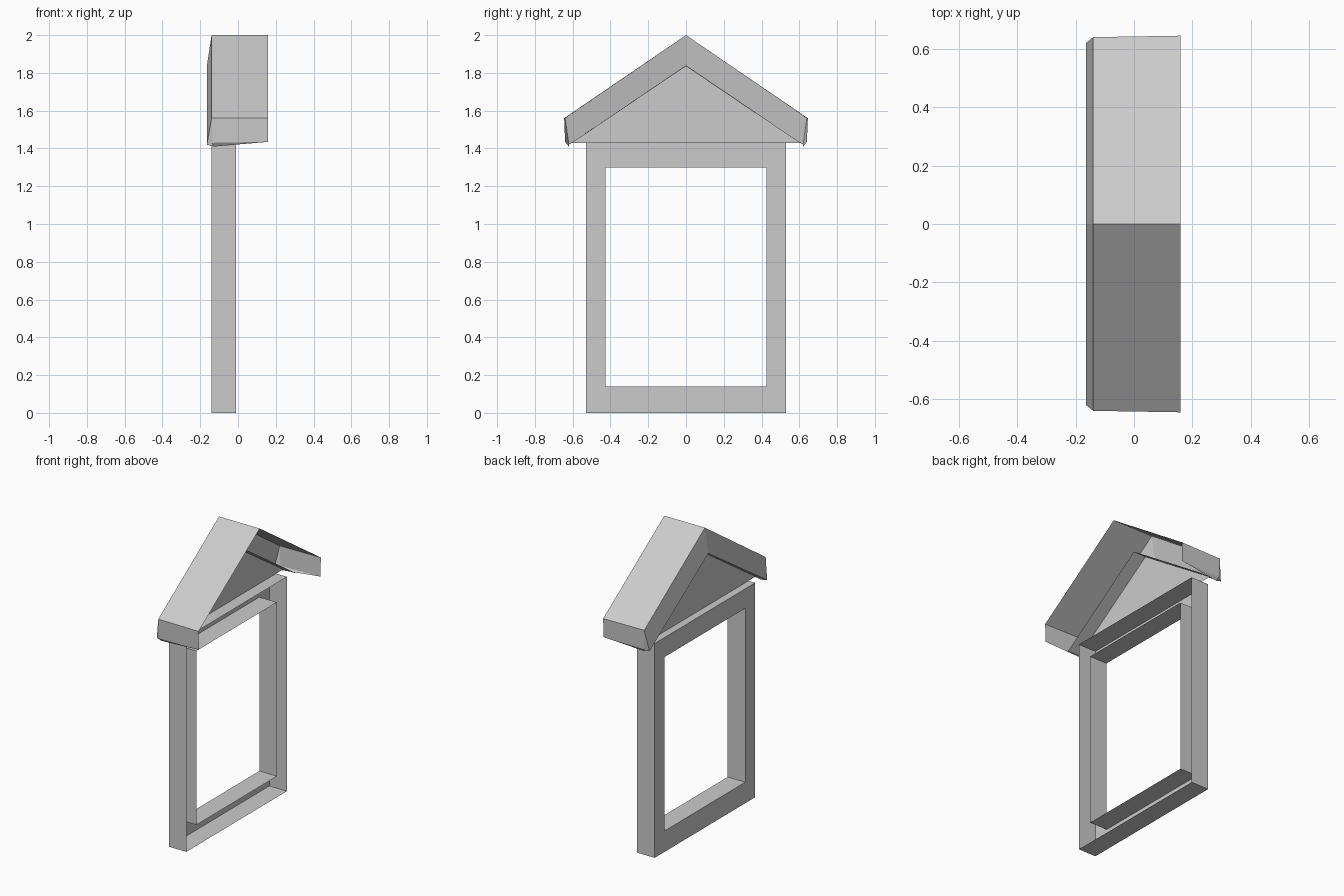
import bpy

cube = bpy.data.objects.get("Cube")
if cube:
    bpy.data.objects.remove(cube, do_unlink=True)

gray = bpy.data.materials.new("plain_gray")
gray.use_nodes = True
color = (0.6, 0.6, 0.6, 1)
gray.diffuse_color = color
gray.node_tree.nodes["Principled BSDF"].inputs["Base Color"].default_value = color


def make(name, verts, faces):
    mesh = bpy.data.meshes.new(name)
    mesh.from_pydata(verts, [], faces)
    mesh.materials.append(gray)
    obj = bpy.data.objects.new(name, mesh)
    bpy.context.collection.objects.link(obj)
    return obj


def loft(name, rings, closed):
    """Join successive equal-length point rings with quads."""
    n = len(rings[0])
    faces = []
    for r in range(len(rings) - 1):
        for i in range(n if closed else n - 1):
            j = (i + 1) % n
            faces.append((r * n + i, r * n + j, (r + 1) * n + j, (r + 1) * n + i))
    return make(name, [p for ring in rings for p in ring], faces)


def rect(x, half, low, high):
    return [(x, -half, low), (x, half, low), (x, half, high), (x, -half, high)]


def gable(x, half, eave, ridge):
    return [(x, -half, eave), (x, 0, ridge), (x, half, eave)]


# Window frame: sheet channel, open towards +x
BACK, FRONT = -0.14, -0.01
loft("window_frame", [
    rect(FRONT, 0.53, 0, 1.43), rect(BACK, 0.53, 0, 1.43),
    rect(BACK, 0.425, 0.14, 1.30), rect(FRONT, 0.425, 0.14, 1.30)], True)

# Roof shell: two slopes, leaning fascia and a soffit returning under it
loft("roof_shell", [
    gable(0.16, 0.645, 1.56, 2.0), gable(BACK, 0.64, 1.56, 2.0),
    gable(-0.165, 0.62, 1.42, 1.835), gable(0.0, 0.62, 1.42, 1.84)], False)

# Eave boards hanging from the slopes, with the small end return
for side, label in ((-1, "front"), (1, "back")):
    make(label + "_eave_board", [
        (0.16, side * 0.645, 1.56), (BACK, side * 0.64, 1.56),
        (-0.135, side * 0.635, 1.43), (-0.13, side * 0.62, 1.41),
        (0.16, side * 0.64, 1.435), (-0.165, side * 0.62, 1.42)],
        [(0, 1, 2, 4), (2, 3, 4), (1, 5, 3, 2)])

# Triangular panel filling the gable
make("gable_panel", gable(-0.09, 0.605, 1.43, 1.838), [(0, 1, 2)])
